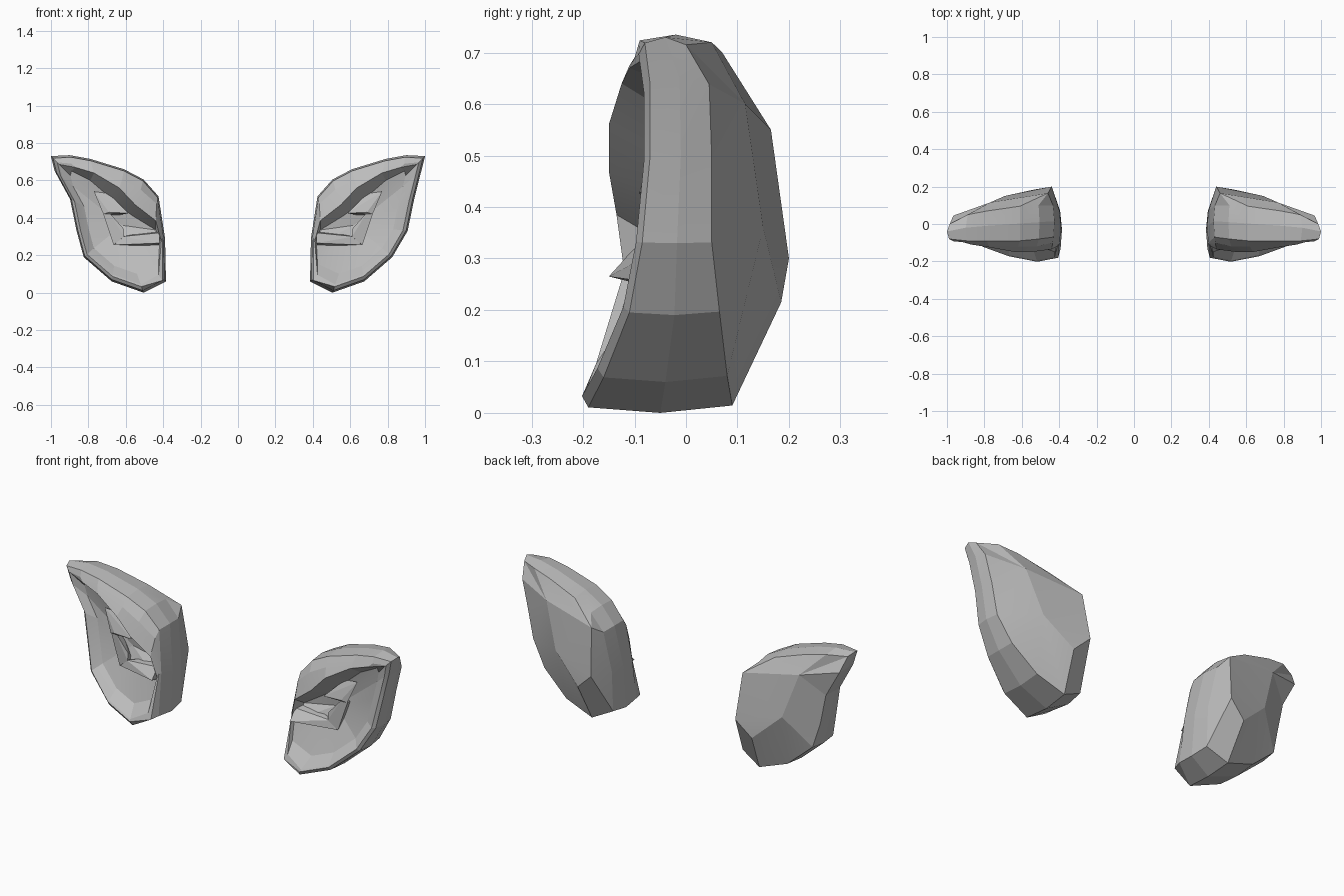
import bpy
import bmesh
from mathutils import Vector

default_cube = bpy.data.objects.get("Cube")
if default_cube:
    bpy.data.objects.remove(default_cube, do_unlink=True)

# Single plain material
grey = bpy.data.materials.new("plain_grey")
grey.use_nodes = True
grey.diffuse_color = (0.5, 0.5, 0.5, 1)
grey.node_tree.nodes["Principled BSDF"].inputs["Base Color"].default_value = (0.5, 0.5, 0.5, 1)

# Outline from the tip, over the top, down the head side, round the lobe and up:
# x, z, front y, back y
OUTLINE = [
    (1.0, .73, -.08, .0), (.9, .735, -.09, .05), (.79, .715, -.09, .07),
    (.61, .66, -.09, .095), (.505, .605, -.08, .1), (.425, .515, -.07, .1),
    (.39, .29, -.1, .075), (.385, .06, -.13, .07), (.505, .0, -.19, .09),
    (.675, .06, -.16, .08), (.825, .19, -.11, .065), (.885, .33, -.085, .05),
    (.92, .5, -.07, .05), (.98, .65, -.07, .045),
]
# Folded upper rim: crease, overhanging lip, foot of the overhang (x, y, z);
# then the open head-side edge and the lobe corner
FOLD = {
    1: [(.89, -.1, .69), (.87, -.11, .67), (.89, -.06, .65)],
    2: [(.78, -.11, .675), (.77, -.125, .64), (.79, -.06, .6)],
    3: [(.62, -.12, .605), (.635, -.15, .56), (.68, -.05, .505)],
    4: [(.52, -.12, .55), (.55, -.15, .47), (.57, -.04, .415)],
    5: [(.435, -.1, .475), (.44, -.135, .385), (.44, -.05, .335)],
    6: [(.405, -.11, .29), (.41, -.12, .275), (.42, -.11, .255)],
    7: [(.405, -.18, .065), (.425, -.175, .095), (.425, -.135, .155)],
}
# Back corners, and which one each outline point runs to
HUBS = [(.77, .115, .6), (.46, .165, .55), (.44, .2, .3), (.53, .185, .215), (.69, .15, .36)]
HUB_OF = [0, 0, 0, 1, 1, 1, 2, 2, 3, 4, 4, 4, 0, 0]
CENTRE = Vector((.63, 0, .36))


def finish(bm, name, side):
    """Mirror to the wanted side, fix normals and make the object."""
    for v in bm.verts:
        v.co.x *= side
    bmesh.ops.recalc_face_normals(bm, faces=bm.faces)
    mesh = bpy.data.meshes.new(name)
    bm.to_mesh(mesh)
    bm.free()
    mesh.materials.append(grey)
    obj = bpy.data.objects.new(name, mesh)
    bpy.context.collection.objects.link(obj)
    bpy.ops.object.select_all(action="DESELECT")
    obj.select_set(True)
    bpy.context.view_layer.objects.active = obj
    bpy.ops.object.shade_smooth_by_angle(angle=.15)


def toward_centre(x, z, y, scale):
    p = CENTRE + (Vector((x, 0, z)) - CENTRE) * scale
    return Vector((p.x, y, p.z))


def ear_shell(name, side, flare):
    bm = bmesh.new()
    hubs = [bm.verts.new(h) for h in HUBS]
    columns = []
    for i, (x, z, front, back) in enumerate(OUTLINE):
        if i in (11, 12):
            x += flare
        inner = FOLD.get(i) or [
            toward_centre(x, z, front - .012, .91),
            toward_centre(x, z, front - .005, .88),
            toward_centre(x, z, front * .7, .72),
        ]
        points = inner[::-1] + [
            toward_centre(x, z, front, .97),
            Vector((x, (front + back) / 2, z)),
            toward_centre(x, z, back, .96),
        ]
        columns.append([bm.verts.new(p) for p in points] + [hubs[HUB_OF[i]]])
    # Skin between neighbouring columns, and the bowl floor
    floor = bm.verts.new((.62, -.03, .36))
    for a, b in zip(columns, columns[1:] + columns[:1]):
        bm.faces.new((floor, a[0], b[0]))
        for k in range(len(a) - 1):
            corners = [a[k], a[k + 1], b[k + 1], b[k]]
            bm.faces.new(list(dict.fromkeys(corners)))
    bm.faces.new((hubs[0], hubs[1], hubs[4]))
    bm.faces.new((hubs[1], hubs[2], hubs[4]))
    bm.faces.new((hubs[2], hubs[3], hubs[4]))
    finish(bm, name, side)


def wedge(name, side, points):
    """Faceted fold made as the hull of a few points."""
    bm = bmesh.new()
    for p in points:
        bm.verts.new(p)
    bmesh.ops.convex_hull(bm, input=bm.verts)
    loose = [v for v in bm.verts if not v.link_faces]
    bmesh.ops.delete(bm, geom=loose, context="VERTS")
    finish(bm, name, side)


for label, side, flare in (("left", 1, .022), ("right", -1, -.022)):
    ear_shell(label + "_ear_shell", side, flare)
    # Small folds inside the bowl
    wedge(label + "_lower_fold", side, [
        (.42, -.1, .32), (.42, -.15, .265), (.425, -.09, .25),
        (.66, -.08, .255), (.62, -.085, .3), (.66, .0, .26), (.45, .0, .33)])
    wedge(label + "_inner_ridge", side, [
        (.61, -.09, .3), (.665, -.08, .255), (.645, -.085, .35), (.61, -.085, .34),
        (.72, -.075, .42), (.69, -.08, .43), (.63, .0, .27), (.7, .0, .4)])
    wedge(label + "_upper_fold", side, [
        (.585, -.09, .425), (.69, -.09, .43), (.77, -.06, .54), (.69, -.055, .53),
        (.72, -.08, .42), (.66, .0, .41), (.7, .0, .5)])
